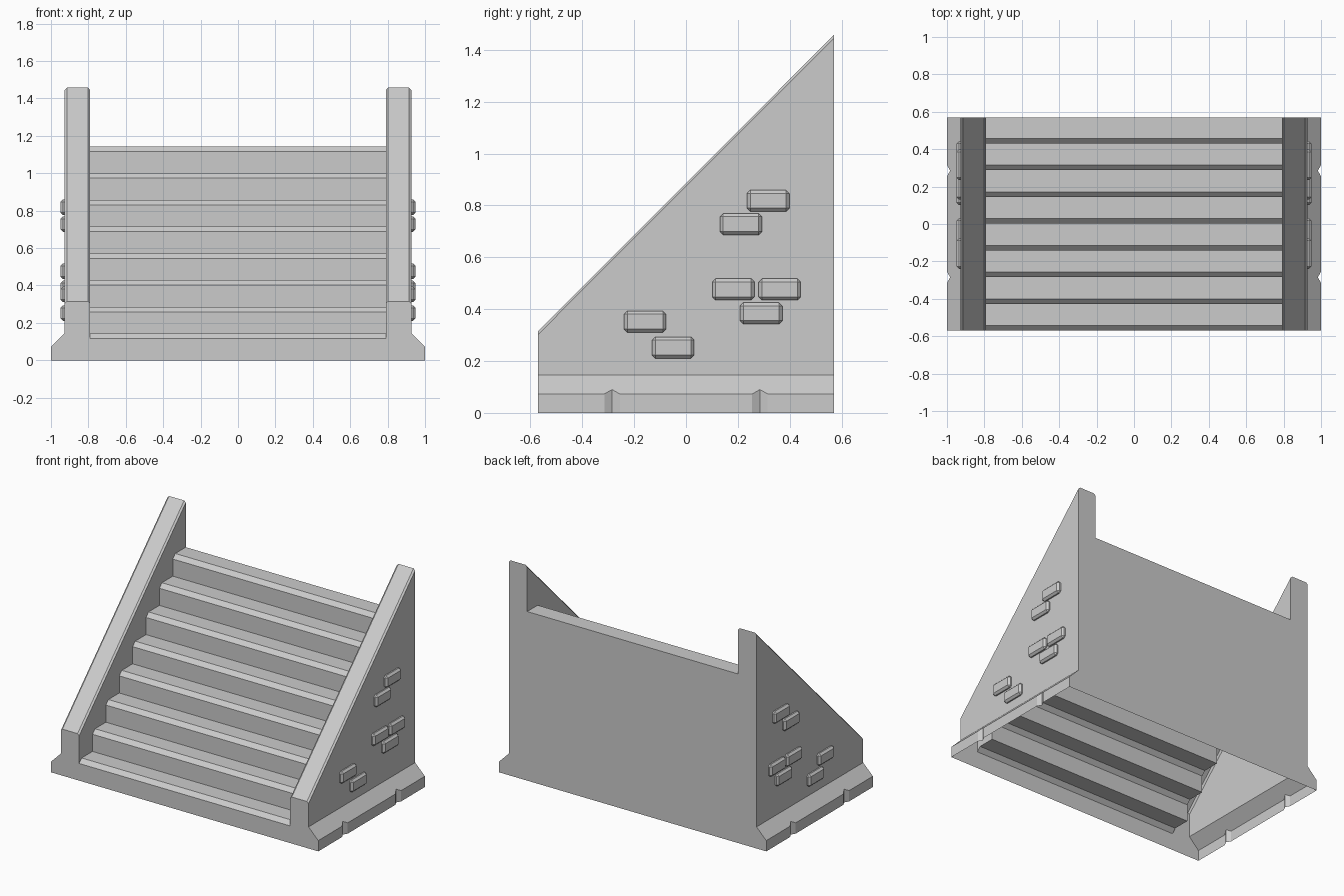
import bpy, bmesh
from mathutils import Matrix

if "Cube" in bpy.data.objects:
    bpy.data.objects.remove(bpy.data.objects["Cube"])

HALF_Y = 0.57               # half depth
IN_X, OUT_X = 0.79, 0.927   # inner and outer faces of the side walls
STEPS, RUN, RISE, CH = 8, 0.143, 0.143, 0.027
FRONT_TOP, BACK_TOP = 0.315, 1.457
BASE_H, FLARE_H, EDGE = 0.073, 0.146, 0.012


def finish(bm, name):
    bmesh.ops.remove_doubles(bm, verts=bm.verts, dist=0.0002)
    bmesh.ops.recalc_face_normals(bm, faces=bm.faces)
    mesh = bpy.data.meshes.new(name)
    bm.to_mesh(mesh)
    bm.free()
    obj = bpy.data.objects.new(name, mesh)
    bpy.context.collection.objects.link(obj)
    return obj


def face(bm, pts):
    return bm.faces.new([bm.verts.new(p) for p in pts])


def strip(bm, a, b):
    for i in range(len(a) - 1):
        face(bm, [a[i], a[i + 1], b[i + 1], b[i]])


# stair profile (y, z): riser, chamfered nosing, tread
stair = [(-HALF_Y, 0)]
for k in range(STEPS):
    y, z = -HALF_Y + RUN * k, RISE * (k + 1)
    if k:
        stair.append((y, z - RISE))
    stair += [(y, z - CH), (y + CH, z)]
stair.append((HALF_Y, STEPS * RISE))


def wall_outline(top):
    """Half of an end outline (x, z), from the outer bottom to the inner top edge."""
    return [(1, 0), (1, BASE_H), (OUT_X, FLARE_H), (OUT_X, top - EDGE),
            (OUT_X - EDGE, top), (IN_X + EDGE, top), (IN_X, top - EDGE)]


# open-bottomed shell: stairs, side walls, flared base and ends
bm = bmesh.new()
strip(bm, [(-IN_X, y, z) for y, z in stair[1:]],
      [(IN_X, y, z) for y, z in stair[1:]])

front, back = wall_outline(FRONT_TOP), wall_outline(BACK_TOP)
for outline, y, sill in ((front, -HALF_Y, RISE - CH), (back, HALF_Y, STEPS * RISE)):
    half = outline + [(IN_X, sill)]
    face(bm, [(x, y, z) for x, z in half] + [(-x, y, z) for x, z in reversed(half)])

# base edge line (x, y) with two V notches
edge = [(1, -HALF_Y)]
for c in (-0.285, 0.285):
    edge += [(1, c - 0.03), (0.983, c), (1, c + 0.03)]
edge.append((1, HALF_Y))

for s in (1, -1):
    low = [(s * x, y, 0) for x, y in edge]
    mid = [(s * x, y, BASE_H + 1 - x) for x, y in edge]
    top = [(s * OUT_X, y, FLARE_H) for x, y in edge]
    strip(bm, low, mid)
    strip(bm, mid, top)
    f = [(s * x, -HALF_Y, z) for x, z in front[3:]]
    b = [(s * x, HALF_Y, z) for x, z in back[3:]]
    face(bm, top + [b[0], f[0]])        # outer wall face
    strip(bm, f, b)                     # sloping rail top
    face(bm, [(s * IN_X, y, z) for y, z in stair[1:]] + [b[-1], f[-1]])
finish(bm, "staircase_shell")

# raised bricks on the side walls (y, z)
bricks = [(0.317, 0.818), (0.212, 0.728), (0.183, 0.476), (0.361, 0.476),
          (0.29, 0.384), (-0.158, 0.352), (-0.05, 0.252)]
depth = 0.022
for side, s in (("right", 1), ("left", -1)):
    bm = bmesh.new()
    for y, z in bricks:
        m = Matrix.Translation((s * (OUT_X + depth / 2), y, z)) @ Matrix.Diagonal((depth, 0.163, 0.083, 1))
        bmesh.ops.create_cube(bm, size=1, matrix=m)
    # backs stay open against the wall
    hidden = [f for f in bm.faces if abs(f.calc_center_median().x) < OUT_X + 0.001]
    bmesh.ops.delete(bm, geom=hidden, context='FACES')
    bmesh.ops.bevel(bm, geom=[e for e in bm.edges if not e.is_boundary],
                    offset=0.013, segments=1, affect='EDGES')
    finish(bm, side + "_wall_bricks")
